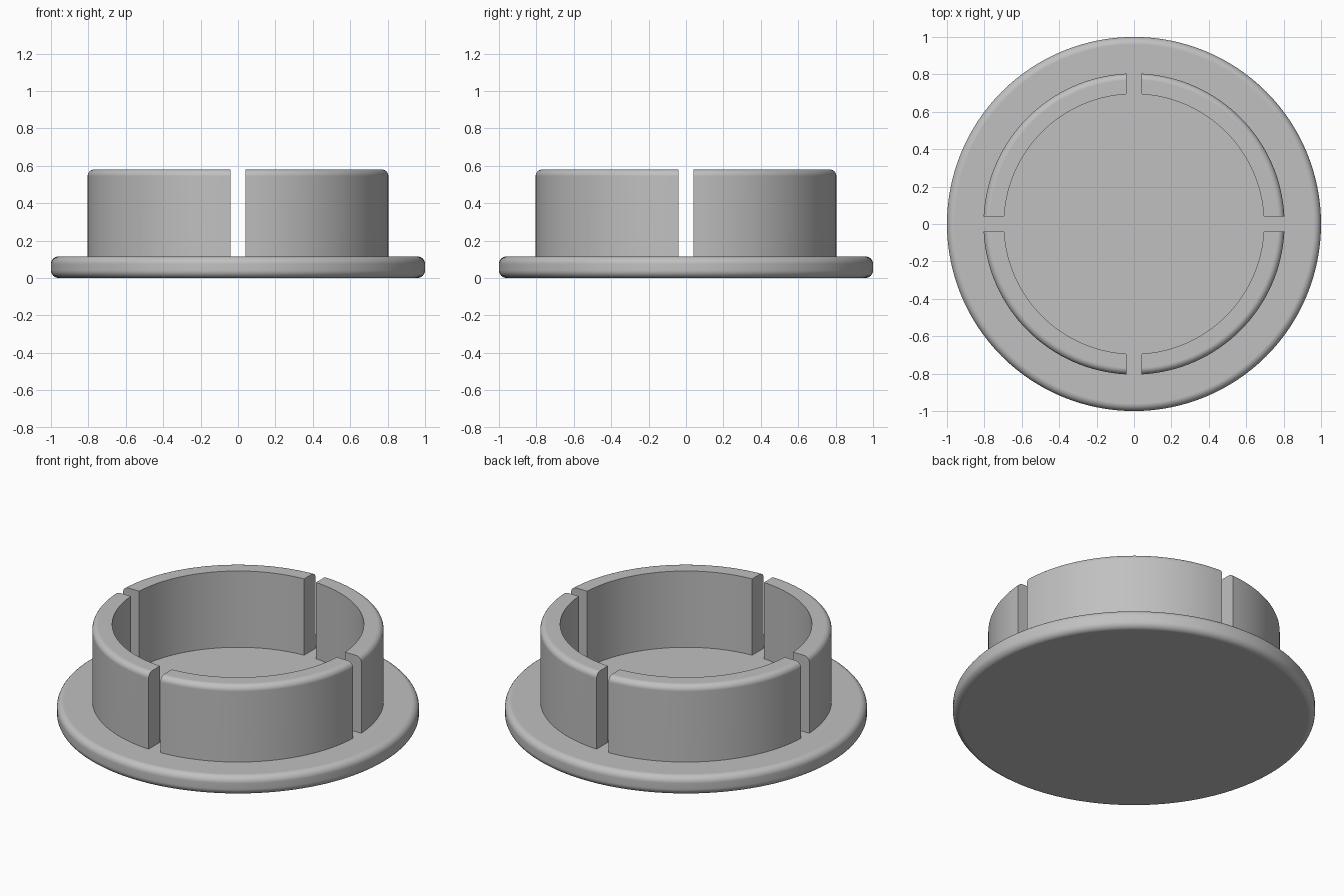
import bpy, bmesh
from math import asin, cos, sin, pi

cube = bpy.data.objects.get("Cube")
if cube:
    bpy.data.objects.remove(cube, do_unlink=True)

FLANGE_R, FLANGE_TOP, FLANGE_FILLET = 1.0, 0.115, 0.04
WALL_OUT, WALL_IN, WALL_TOP, WALL_FILLET = 0.805, 0.695, 0.58, 0.035
HALF_SLOT = 0.04

grey = bpy.data.materials.new("light grey plastic")
grey.use_nodes = True
colour = (0.53, 0.53, 0.53, 1)
grey.diffuse_color = colour
grey.node_tree.nodes["Principled BSDF"].inputs["Base Color"].default_value = colour


def fillet(r, z, radius, start, steps=6):
    """Quarter-round profile points about (r, z), turning upward from start."""
    angles = [start + pi / 2 * i / steps for i in range(steps + 1)]
    return [(r + radius * cos(a), z + radius * sin(a)) for a in angles]


def finish(name, bm):
    bmesh.ops.recalc_face_normals(bm, faces=bm.faces)
    mesh = bpy.data.meshes.new(name)
    bm.to_mesh(mesh)
    bm.free()
    mesh.materials.append(grey)
    obj = bpy.data.objects.new(name, mesh)
    bpy.context.collection.objects.link(obj)
    bpy.ops.object.select_all(action='DESELECT')
    obj.select_set(True)
    bpy.context.view_layer.objects.active = obj
    bpy.ops.object.shade_smooth_by_angle(angle=pi / 6)
    # Keep the large flat faces shading flat beside the fillets
    obj.modifiers.new("Weighted Normal", 'WEIGHTED_NORMAL').keep_sharp = True
    return obj


# Round flange with filleted upper and lower rim
def build_flange(sides=128):
    f = FLANGE_FILLET
    profile = (fillet(FLANGE_R - f, f, f, -pi / 2)
               + fillet(FLANGE_R - f, FLANGE_TOP - f, f, 0))
    bm = bmesh.new()
    rings = [[bm.verts.new((r * cos(2 * pi * i / sides), r * sin(2 * pi * i / sides), z))
              for i in range(sides)] for r, z in profile]
    for low, high in zip(rings, rings[1:]):
        for i in range(sides):
            j = (i + 1) % sides
            bm.faces.new((low[i], low[j], high[j], high[i]))
    bm.faces.new(rings[0])
    bm.faces.new(rings[-1])
    finish("flange", bm)


# One quarter of the collar wall; its ends are parallel to the slot centre lines
def build_wall(name, quarter, steps=32):
    f, base = WALL_FILLET, FLANGE_TOP - 0.005
    profile = ([(WALL_IN, base), (WALL_OUT, base)]
               + fillet(WALL_OUT - f, WALL_TOP - f, f, 0)
               + [(WALL_IN, WALL_TOP)])
    bm = bmesh.new()
    columns = []
    for i in range(steps + 1):
        column = []
        for r, z in profile:
            margin = asin(HALF_SLOT / r)
            a = quarter * pi / 2 + margin + (pi / 2 - 2 * margin) * i / steps
            column.append(bm.verts.new((r * cos(a), r * sin(a), z)))
        columns.append(column)
    count = len(profile)
    for a, b in zip(columns, columns[1:]):
        for k in range(count):
            n = (k + 1) % count
            bm.faces.new((a[k], b[k], b[n], a[n]))
    bm.faces.new(columns[0])
    bm.faces.new(columns[-1])
    finish(name, bm)


build_flange()
for q, place in enumerate(("back_left", "back_right", "front_right", "front_left")):
    build_wall("collar_wall_" + place, q)
